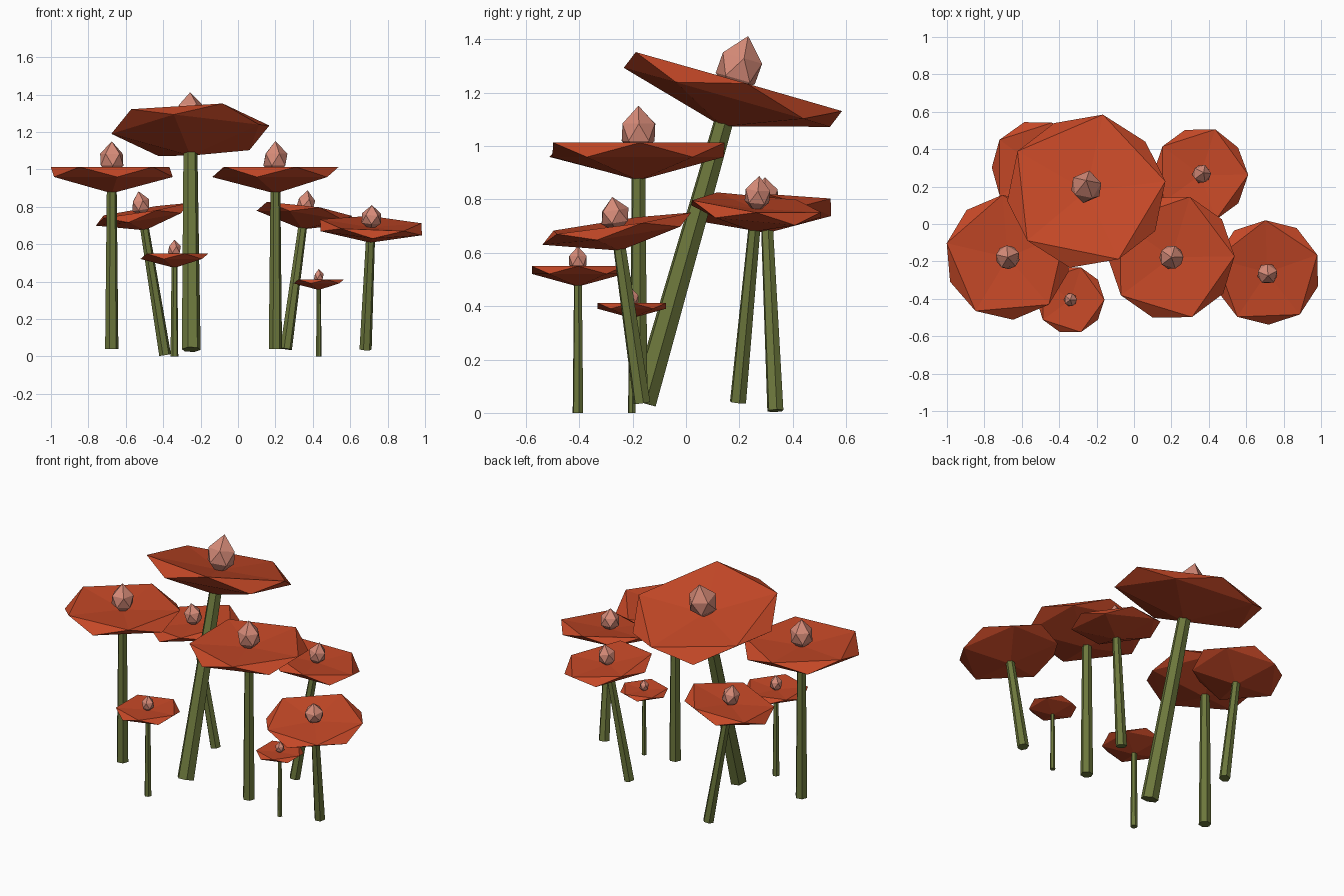
import bpy, bmesh, math
from mathutils import Vector

if "Cube" in bpy.data.objects:
    bpy.data.objects.remove(bpy.data.objects["Cube"])


def material(name, rgb):
    m = bpy.data.materials.new(name)
    m.diffuse_color = (*rgb, 1)
    m.use_nodes = True
    m.node_tree.nodes["Principled BSDF"].inputs["Base Color"].default_value = m.diffuse_color
    return m


RED = material("red petal", (0.56, 0.065, 0.02))
GREEN = material("stem green", (0.15, 0.185, 0.045))
PINK = material("pink bud", (0.68, 0.26, 0.19))


def lathe(name, bottom, rings, top, sides, mat, origin, axis):
    """Faceted solid: bottom tip, rings of (radius, height, phase degrees), top tip."""
    bm = bmesh.new()
    lo = bm.verts.new((0, 0, bottom))
    loops = []
    for r, z, phase in rings:
        angles = [math.radians(phase + 360 * i / sides) for i in range(sides)]
        loops.append([bm.verts.new((r * math.cos(a), r * math.sin(a), z)) for a in angles])
    hi = bm.verts.new((0, 0, top))
    a, b = loops
    for i in range(sides):
        j = (i + 1) % sides
        bm.faces.new((lo, a[j], a[i]))
        if rings[0][2] == rings[1][2]:
            bm.faces.new((a[i], a[j], b[j], b[i]))
        else:  # staggered rings join with triangles
            bm.faces.new((a[i], a[j], b[i]))
            bm.faces.new((a[j], b[j], b[i]))
        bm.faces.new((b[i], b[j], hi))
    # lean the part along the flower axis
    tilt = Vector((0, 0, 1)).rotation_difference(axis).to_matrix()
    for v in bm.verts:
        v.co = tilt @ v.co + origin
    bmesh.ops.recalc_face_normals(bm, faces=bm.faces)
    me = bpy.data.meshes.new(name)
    bm.to_mesh(me)
    bm.free()
    me.materials.append(mat)
    ob = bpy.data.objects.new(name, me)
    bpy.context.collection.objects.link(ob)


def flower(name, base, centre, R, phase, stem_r, flat=1.0):
    base, centre = Vector(base), Vector(centre)
    axis = (centre - base).normalized()
    length = (centre - base).length
    h = R * flat
    # tapered six-sided stem
    lathe(name + "_stem", 0, [(stem_r, 0, 10), (stem_r * 0.74, length - 0.3 * h, 10)],
          length - 0.3 * h, 6, GREEN, base, axis)
    # shallow five-pointed cap with staggered rims and a dished top
    lathe(name + "_cap", -0.42 * h, [(R, -0.16 * h, phase - 36), (R, 0, phase)],
          -0.08 * h, 5, RED, centre, axis)
    # pointed bud
    lathe(name + "_bud", -0.15 * h, [(0.19 * R, 0.02 * h, phase - 36), (0.19 * R, 0.21 * h, phase)],
          0.41 * h, 5, PINK, centre, axis)


flower("giant_flower", (-0.25, -0.16, 0.037), (-0.255, 0.185, 1.245), 0.425, 6, 0.051)
flower("left_flower", (-0.675, -0.178, 0.04), (-0.675, -0.178, 1.013), 0.335, 23, 0.036)
flower("right_flower", (0.2, -0.178, 0.04), (0.2, -0.178, 1.013), 0.338, 1, 0.036)
flower("back_right_flower", (0.257, 0.195, 0.04), (0.358, 0.265, 0.785), 0.255, 0, 0.032)
flower("back_left_flower", (-0.39, 0.335, 0.008), (-0.515, 0.3, 0.78), 0.255, 0, 0.032)
flower("far_right_flower", (0.682, -0.165, 0.037), (0.712, -0.262, 0.71), 0.285, 20, 0.033, 0.86)
flower("small_flower", (-0.34, -0.405, 0), (-0.34, -0.405, 0.55), 0.182, 0, 0.021)
flower("tiny_flower", (0.432, -0.203, 0), (0.432, -0.203, 0.412), 0.135, 0, 0.015)
